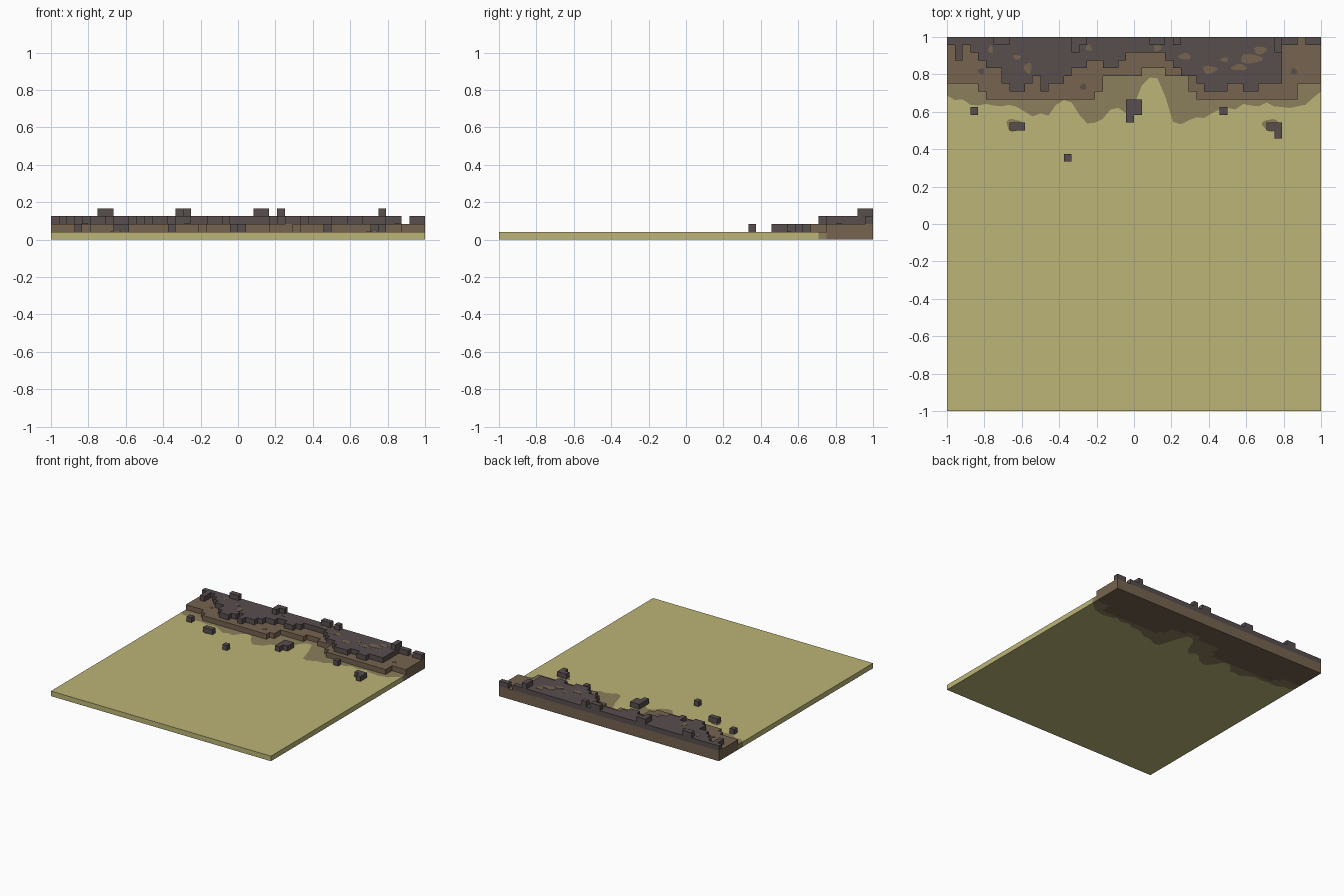
import bpy
import bmesh
import math

default_cube = bpy.data.objects.get("Cube")
if default_cube:
    bpy.data.objects.remove(default_cube, do_unlink=True)

CELL = 2 / 48      # one block of the terrain
WIDTH = 48         # blocks along each side


def make_material(name, color):
    material = bpy.data.materials.new(name)
    material.use_nodes = True
    rgba = (*color, 1)
    material.diffuse_color = rgba
    shader = material.node_tree.nodes["Principled BSDF"]
    shader.inputs["Base Color"].default_value = rgba
    shader.inputs["Roughness"].default_value = 0.9
    return material


sand = make_material("sand", (0.50, 0.46, 0.18))
damp_sand = make_material("damp sand", (0.26, 0.21, 0.105))
soil = make_material("brown soil", (0.18, 0.127, 0.08))
rock = make_material("dark rock", (0.098, 0.076, 0.076))


def place(column, depth):
    """Block coordinates, counted from the left end and the back edge."""
    return column * CELL - 1, 1 - depth * CELL


def prism(name, outline, bottom, top, material):
    """Extrude an outline in block coordinates between two block heights."""
    bm = bmesh.new()
    verts = [bm.verts.new((*place(c, d), bottom * CELL)) for c, d in outline]
    base = bm.faces.new(verts)
    result = bmesh.ops.extrude_face_region(bm, geom=[base], use_keep_orig=True)
    moved = [v for v in result["geom"] if isinstance(v, bmesh.types.BMVert)]
    bmesh.ops.translate(bm, verts=moved, vec=(0, 0, (top - bottom) * CELL))
    bmesh.ops.recalc_face_normals(bm, faces=bm.faces)
    mesh = bpy.data.meshes.new(name)
    bm.to_mesh(mesh)
    bm.free()
    mesh.materials.append(material)
    obj = bpy.data.objects.new(name, mesh)
    bpy.context.collection.objects.link(obj)
    return obj


def block(name, column, depth, columns, rows, level):
    """A rock cuboid one block high."""
    corners = [(column, depth), (column + columns, depth),
               (column + columns, depth + rows), (column, depth + rows)]
    return prism(name, corners, level, level + 1, rock)


def stepped_edge(runs):
    """Right-angled front edge from (block count, depth) runs."""
    points, column = [], 0
    for count, depth in runs:
        if points and points[-1][1] == depth:
            points.pop()
        else:
            points.append((column, depth))
        column += count
        points.append((column, depth))
    return points


def patch(name, column, depth, half_width, half_depth, level, material):
    """A thin, slightly irregular painted blotch."""
    outline = []
    for i in range(14):
        angle = math.tau * i / 14
        wobble = 1 + 0.15 * math.sin(3 * angle + column)
        outline.append((column + half_width * wobble * math.cos(angle),
                        depth + half_depth * wobble * math.sin(angle)))
    return prism(name, outline, level - 0.02, level + 0.04, material)


# Front edges of the damp sand, the soil step and the rock step
damp_depths = [7.5, 8.1, 8, 8.7, 8.8, 8.6, 8.8, 8.9, 8.7, 9, 9.6, 10.2, 9.8,
               10.1, 8.7, 8.1, 8.4, 10, 11.1, 11, 10.5, 9.3, 9.1, 9.8, 8.8,
               6.2, 5.2, 5.3, 7.6, 10.9, 11.2, 10.7, 10.3, 10.4, 9.8, 9.3,
               9.1, 9.3, 8.6, 8.8, 8.9, 8.4, 8.9, 9, 9.1, 8.9, 8.7, 7.8, 7]
damp_edge = list(enumerate(damp_depths))
soil_edge = stepped_edge([(4, 6), (1, 7), (14, 8), (1, 7), (5, 5), (3, 4),
                          (3, 5), (1, 7), (13, 8), (3, 6)])
rock_edge = stepped_edge([(1, int(d)) for d in
                          "131234467765766544334432222234556777667766611"])

# Ground slab in three bands
prism("sand_ground", damp_edge + [(WIDTH, WIDTH), (0, WIDTH)], 0, 1, sand)
prism("damp_sand_band", damp_edge + soil_edge[::-1], 0, 1, damp_sand)
back_edge = [(WIDTH, 0), (0, 0)]
prism("soil_ground", soil_edge + back_edge, 0, 1, soil)

# Raised steps along the back
prism("soil_step", soil_edge + back_edge, 1, 2, soil)
prism("rock_step", rock_edge + [(rock_edge[-1][0], 0), (0, 0)], 2, 3, rock)
block("corner_rock", 46, 0, 2, 1, 2)

# Tall rocks on the back edge
for column, columns, rows in [(6, 2, 1), (16, 2, 1), (26, 2, 1),
                              (29, 1, 1), (42, 1, 2)]:
    block("ridge_rock", column, 0, columns, rows, 3)
block("ridge_rock_front", 16, 1, 1, 1, 3)

# Loose rocks on the sand
for column, depth, columns, rows in [(3, 9, 1, 1), (8, 11, 2, 1),
                                     (15, 15, 1, 1), (23, 8, 2, 2),
                                     (23, 10, 1, 1), (35, 9, 1, 1),
                                     (41, 11, 2, 1), (42, 12, 1, 1)]:
    block("loose_rock", column, depth, columns, rows, 1)

# Painted blotches on each level
for column, depth, half_width, half_depth in [
        (5.6, 1.6, .3, .5), (9, 2.6, .5, .3), (10.4, 4, .5, .7),
        (18.2, 1.4, .4, .4), (27, 1.4, .5, .4), (30.5, 2.5, .8, .4),
        (33.7, 4.2, .9, .5), (35.6, 2.9, .5, .3), (37.5, 3.9, 1, .4),
        (39, 2.8, 1.4, .6), (40.2, 1.7, .8, .5)]:
    patch("soil_patch", column, depth, half_width, half_depth, 3, soil)
for column, depth in [(4.4, 4.4), (17.5, 6.4), (44.5, 4.4)]:
    patch("rock_patch", column, depth, .4, .4, 2, rock)
for column, depth in [(8.6, 11.3), (41.5, 11.3)]:
    patch("damp_patch", column, depth, 1, .8, 1, damp_sand)
